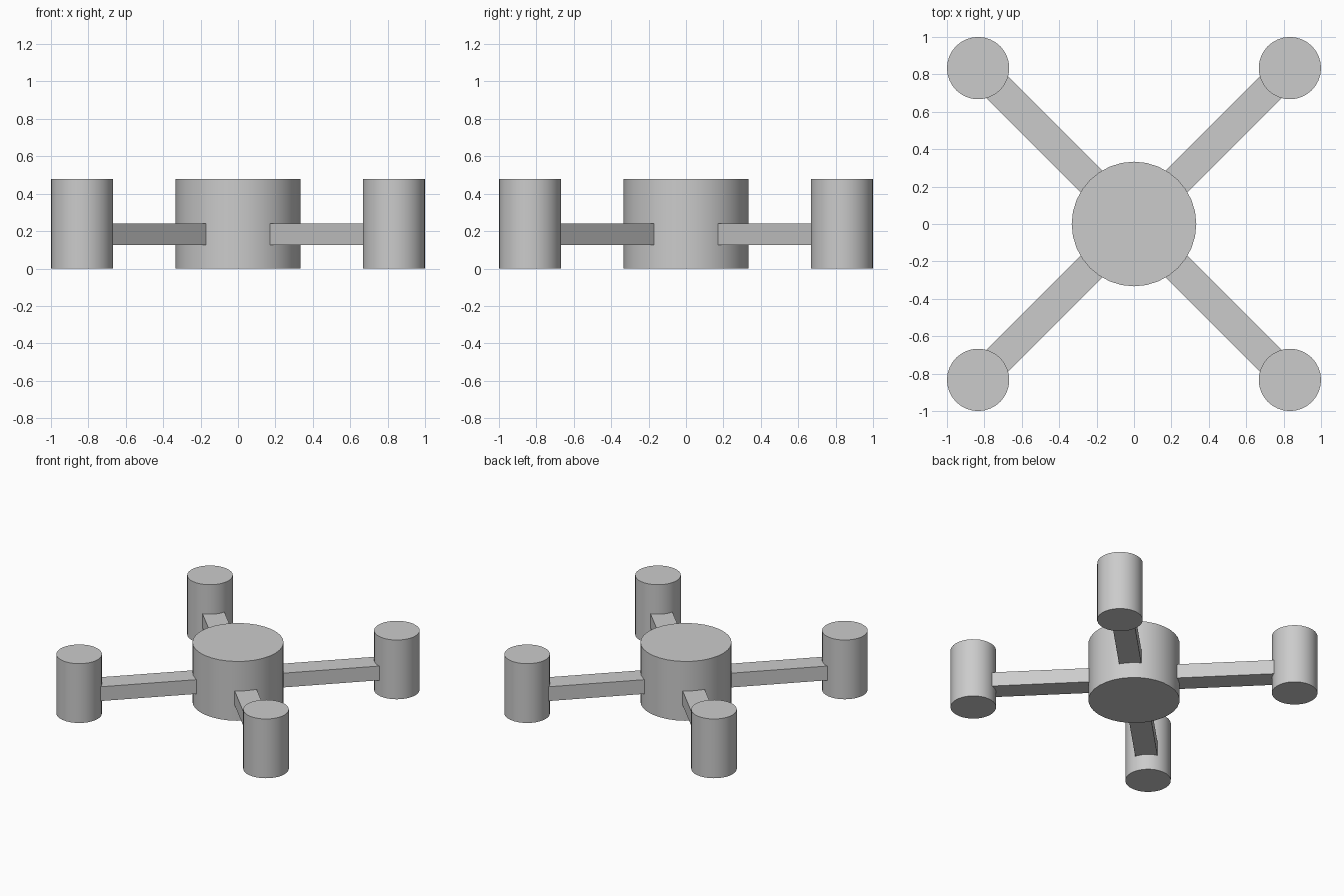
import bpy
from math import pi, sqrt, cos, sin, radians

if "Cube" in bpy.data.objects:
    bpy.data.objects.remove(bpy.data.objects["Cube"])

HEIGHT = 0.478


def cylinder(name, x, y, radius):
    bpy.ops.mesh.primitive_cylinder_add(vertices=32, radius=radius, depth=HEIGHT,
                                        location=(x, y, HEIGHT / 2))
    bpy.context.object.name = name
    bpy.ops.object.shade_smooth_by_angle(angle=radians(30))


def arm(name, angle, inner, outer, width, z0, z1):
    mid = (inner + outer) / 2
    bpy.ops.mesh.primitive_cube_add(size=1, location=(mid * cos(angle), mid * sin(angle), (z0 + z1) / 2),
                                    rotation=(0, 0, angle))
    ob = bpy.context.object
    ob.name = name
    ob.scale = (outer - inner, width, z1 - z0)
    bpy.ops.object.transform_apply(location=False, rotation=False, scale=True)


# Central hub
cylinder("hub", 0, 0, 0.333)

# Four diagonal arms, each carrying an upright pod
POD = 0.8335
for i, corner in enumerate(("back_right", "back_left", "front_left", "front_right")):
    a = pi / 4 + i * pi / 2
    reach = POD * sqrt(2)
    arm(corner + "_arm", a, 0.3, reach - 0.13, 0.163, 0.125, 0.24)
    cylinder(corner + "_pod", reach * cos(a), reach * sin(a), 0.1665)
